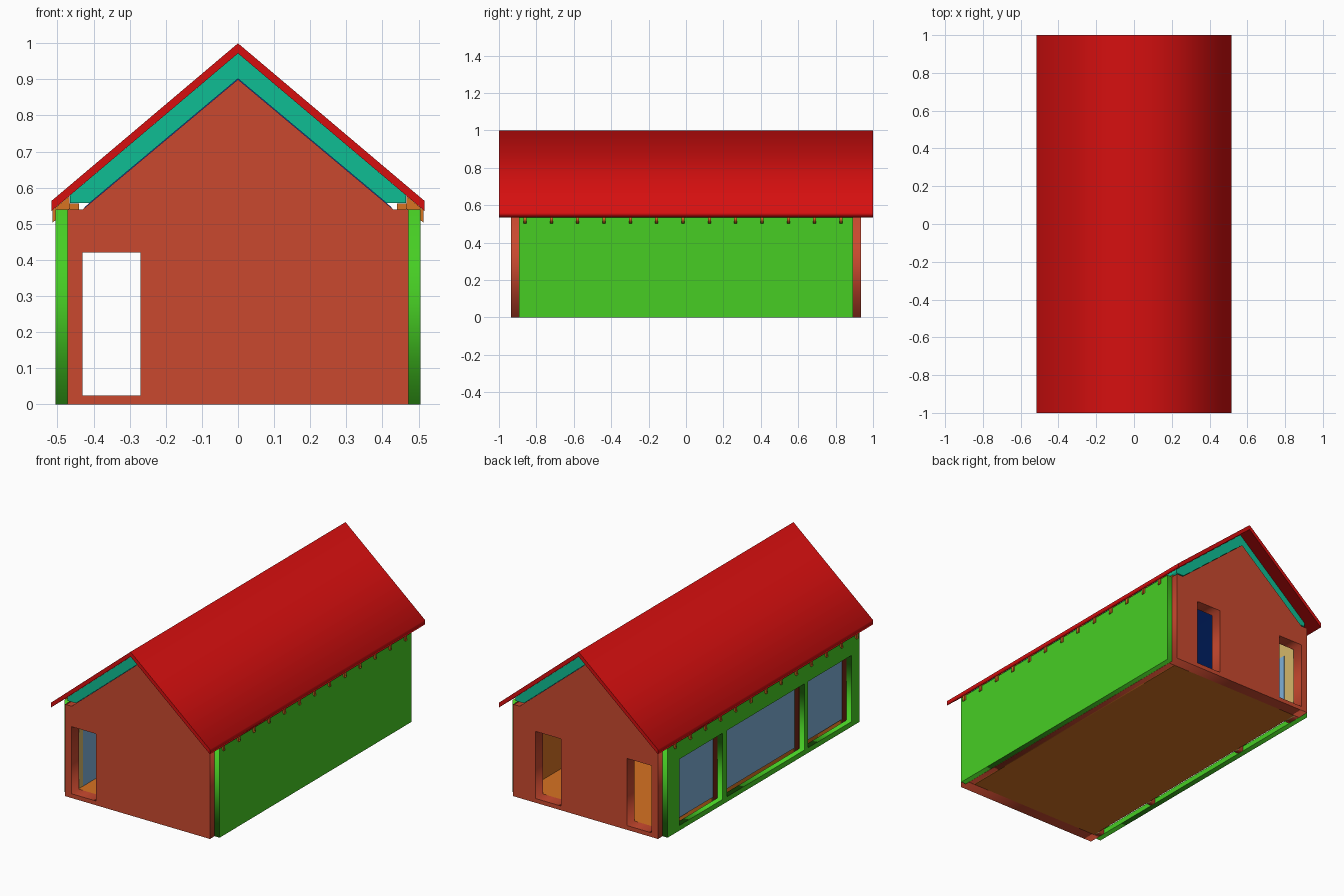
import bpy, bmesh
from mathutils import Matrix

if "Cube" in bpy.data.objects:
    bpy.data.objects.remove(bpy.data.objects["Cube"])


def material(name, rgb):
    lin = [(c / 255 / 12.92) if c < 11 else ((c / 255 + 0.055) / 1.055) ** 2.4 for c in rgb]
    m = bpy.data.materials.new(name)
    m.diffuse_color = (*lin, 1)
    m.use_nodes = True
    m.node_tree.nodes["Principled BSDF"].inputs["Base Color"].default_value = m.diffuse_color
    return m


RED = material("roof red", (214, 15, 15))
BRICK = material("brick", (202, 73, 47))
GREEN = material("cladding green", (71, 206, 36))
TEAL = material("insulation teal", (15, 190, 148))
ORANGE = material("timber orange", (215, 115, 34))
TAN = material("lining tan", (214, 184, 106))
BLUE = material("ceiling blue", (12, 66, 185))
GLASS = material("window glass", (126, 176, 216))


def rect(a0, a1, b0, b1):
    return [(a0, b0), (a1, b0), (a1, b1), (a0, b1)]


def prism(name, outline, lo, hi, mat, axis='y', holes=()):
    """Extrude a flat outline with holes from lo to hi along an axis."""
    cu = bpy.data.curves.new(name, 'CURVE')
    cu.dimensions, cu.fill_mode, cu.extrude = '2D', 'BOTH', (hi - lo) / 2
    for loop in (outline, *holes):
        sp = cu.splines.new('POLY')
        sp.points.add(len(loop) - 1)
        for p, (u, v) in zip(sp.points, loop):
            p.co = (u, v, 0, 1)
        sp.use_cyclic_u = True
    tmp = bpy.data.objects.new(name + "_outline", cu)
    bpy.context.collection.objects.link(tmp)
    bpy.context.view_layer.update()
    dg = bpy.context.evaluated_depsgraph_get()
    me = bpy.data.meshes.new_from_object(tmp.evaluated_get(dg))
    bpy.data.objects.remove(tmp)
    c = (lo + hi) / 2
    rows = {'y': ((1, 0, 0, 0), (0, 0, 1, c), (0, 1, 0, 0)),
            'x': ((0, 0, 1, c), (1, 0, 0, 0), (0, 1, 0, 0)),
            'z': ((1, 0, 0, 0), (0, 1, 0, 0), (0, 0, 1, c))}[axis]
    bm = bmesh.new()
    bm.from_mesh(me)
    bm.transform(Matrix((*rows, (0, 0, 0, 1))))
    bmesh.ops.remove_doubles(bm, verts=bm.verts, dist=1e-5)
    bmesh.ops.recalc_face_normals(bm, faces=bm.faces)
    bm.to_mesh(me)
    bm.free()
    me.materials.clear()
    me.materials.append(mat)
    ob = bpy.data.objects.new(name, me)
    bpy.context.collection.objects.link(ob)
    return ob


def chevron(xo, top, bottom, slope=0.845):
    """Inverted V outline of constant vertical thickness."""
    return [(-xo, top - slope * xo), (0, top), (xo, top - slope * xo),
            (xo, bottom - slope * xo), (0, bottom), (-xo, bottom - slope * xo)]


# Gable walls with door openings
gable = [(-.472, 0), (.472, 0), (.472, .54), (.43, .54), (0, .9), (-.43, .54), (-.472, .54)]
door = rect(-.43, -.27, .025, .42)
prism("front_gable", gable, -.935, -.865, BRICK, holes=[door])
prism("back_gable", gable, .865, .935, BRICK, holes=[door, rect(.16, .325, .025, .42)])

# Side walls: outer cladding, inner brick leaf and interior lining
spans = [(-.82, -.415), (-.38, .34), (.38, .78)]
outer = rect(-.892, .892, 0, .54)
inner = rect(-.864, .864, 0, .54)
windows = [rect(a, b, .03, .42) for a, b in spans]
prism("right_cladding", outer, .472, .505, GREEN, 'x')
prism("left_cladding", outer, -.505, -.472, GREEN, 'x', windows)
prism("right_inner_wall", inner, .437, .471, BRICK, 'x')
prism("right_lining", inner, .431, .437, ORANGE, 'x')

# Left inner leaf is open down to the ground below each window
slots = [(-.864, 0)]
for a, b in spans:
    slots += [(a, 0), (a, .42), (b, .42), (b, 0)]
slots += [(.864, 0), (.864, .54), (-.864, .54)]
prism("left_inner_wall", slots, -.471, -.443, BRICK, 'x')
prism("left_lining", slots, -.443, -.436, TAN, 'x')
for i, (a, b) in enumerate(spans):
    prism(f"window_glass_{i + 1}", rect(a, b, .025, .42), -.441, -.434, GLASS, 'x')

# Floor slab
prism("floor", rect(-.436, .431, -.865, .865), 0, .024, ORANGE, 'z')

# Roof covering, insulation and ceiling
prism("roof", chevron(.517, 1.0, .972), -1, 1, RED)
insulation = [(-.465, .557), (-.465, .579), (0, .972), (.465, .579), (.465, .557),
              (.412, .557), (0, .902), (-.412, .557)]
prism("roof_insulation", insulation, -.92, .92, TEAL)
prism("ceiling", chevron(.425, .902, .894, .837), -.864, .864, BLUE)

# Rafter tails and wall plates under the eaves
for s, side in ((-1, "left"), (1, "right")):
    tail = [(s * x, z) for x, z in ((.466, .578), (.514, .5375), (.514, .503), (.466, .542))]
    for i in range(13):
        y = -.861 + i * .1408
        prism(f"{side}_rafter_tail_{i + 1}", tail, y - .008, y + .008, ORANGE)
    a, b = sorted((s * .44, s * .466))
    prism(f"{side}_wall_plate", rect(a, b, .54, .556), -.89, .89, ORANGE)
